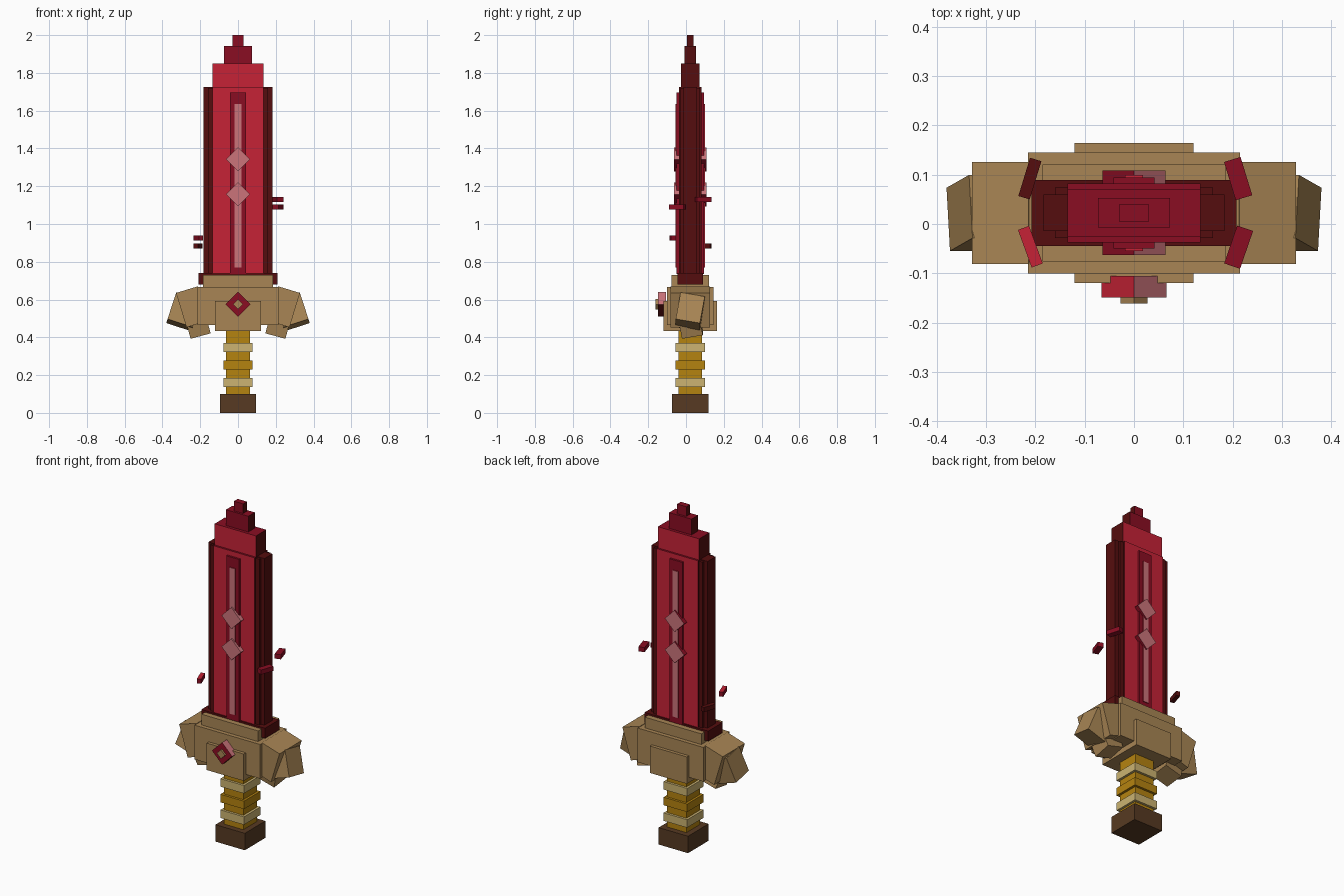
import bpy, bmesh
from math import radians
from mathutils import Vector

old = bpy.data.objects.get("Cube")
if old:
    bpy.data.objects.remove(old, do_unlink=True)


def make_material(name, rgb):
    mat = bpy.data.materials.new(name)
    mat.use_nodes = True
    color = (*rgb, 1.0)
    mat.diffuse_color = color
    mat.node_tree.nodes["Principled BSDF"].inputs["Base Color"].default_value = color
    return mat


TAN = make_material("tan", (0.392, 0.235, 0.089))
BROWN = make_material("dark brown", (0.095, 0.042, 0.016))
GOLD = make_material("gold", (0.462, 0.227, 0.005))
PALE = make_material("pale gold", (0.604, 0.456, 0.168))
RED = make_material("bright red", (0.565, 0.016, 0.037))
CRIMSON = make_material("crimson", (0.254, 0.004, 0.016))
MAROON = make_material("maroon", (0.091, 0.004, 0.0044))
PINK = make_material("dusty pink", (0.597, 0.174, 0.195))

MID_Y = 0.0225  # depth of the sword's centre plane


def box(name, center, size, mat, rot=(0, 0, 0), faces=None):
    """Box with one main material; faces maps a local axis such as '+z' to another."""
    bm = bmesh.new()
    bmesh.ops.create_cube(bm, size=1)
    bmesh.ops.scale(bm, vec=Vector(size), verts=bm.verts)
    bm.normal_update()
    mats = [mat]
    for face in bm.faces:
        n = face.normal
        axis = max(range(3), key=lambda i: abs(n[i]))
        key = ("+" if n[axis] > 0 else "-") + "xyz"[axis]
        face_mat = (faces or {}).get(key, mat)
        if face_mat not in mats:
            mats.append(face_mat)
        face.material_index = mats.index(face_mat)
    mesh = bpy.data.meshes.new(name)
    bm.to_mesh(mesh)
    bm.free()
    for m in mats:
        mesh.materials.append(m)
    obj = bpy.data.objects.new(name, mesh)
    obj.location = center
    obj.rotation_euler = [radians(a) for a in rot]
    bpy.context.collection.objects.link(obj)
    return obj


def centred(name, half_x, half_y, z0, z1, mat, faces=None):
    """Upright box on the sword's axis."""
    return box(name, (0, MID_Y, (z0 + z1) / 2),
               (2 * half_x, 2 * half_y, z1 - z0), mat, faces=faces)


# Pommel, grip and wrapped rings
centred("pommel", 0.096, 0.096, 0, 0.1, BROWN)
centred("grip", 0.063, 0.063, 0.1, 0.47, GOLD)
for i, mat in enumerate((PALE, GOLD, PALE)):
    z = 0.138 + i * 0.0925
    centred(f"grip_ring_{i + 1}", 0.077, 0.077, z, z + 0.047, mat)

# Guard core
centred("guard_block", 0.215, 0.1225, 0.465, 0.667, TAN)
centred("guard_top", 0.185, 0.0985, 0.667, 0.73, TAN)
centred("guard_plate", 0.121, 0.142, 0.434, 0.593, TAN)

# Guard wings: inner block, outer end and lower claw on each side
for side, s in (("left", 1), ("right", -1)):
    box(f"wing_inner_{side}", (s * 0.243, MID_Y, 0.5615), (0.12, 0.207, 0.19),
        TAN, (0, s * 17, 0))
    box(f"wing_end_{side}", (s * 0.287, MID_Y, 0.535), (0.14, 0.13, 0.15),
        TAN, (-10, -s * 18, 0))
    box(f"wing_claw_{side}", (s * 0.217, MID_Y, 0.478), (0.11, 0.112, 0.13),
        TAN, (10, s * 15, 0))

# Blade: collar, stepped edges, core and stepped tip
FRONT_RED = {"+y": RED, "-y": RED, "+z": CRIMSON}
FRONT_CRIMSON = {"+y": CRIMSON, "-y": CRIMSON, "+z": CRIMSON}
centred("blade_collar", 0.208, 0.067, 0.68, 0.74, MAROON)
centred("blade_edge_outer", 0.183, 0.037, 0.73, 1.725, MAROON)
centred("blade_edge_inner", 0.16, 0.051, 0.73, 1.72, MAROON)
centred("blade_core", 0.135, 0.06, 0.73, 1.725, MAROON, FRONT_RED)
centred("blade_upper", 0.135, 0.048, 1.725, 1.85, MAROON, FRONT_RED)
centred("blade_tip_lower", 0.073, 0.03, 1.85, 1.943, MAROON, FRONT_CRIMSON)
centred("blade_tip_upper", 0.03, 0.0175, 1.943, 2.0, MAROON, FRONT_CRIMSON)

# Inlaid strips and diamonds, running through to both faces of the blade
centred("fuller", 0.042, 0.072, 0.735, 1.695, CRIMSON)
centred("fuller_glow", 0.018, 0.077, 0.77, 1.635, RED, {"+y": PINK, "-y": PINK})
for i, z in enumerate((1.157, 1.342)):
    box(f"blade_diamond_{i + 1}", (0, MID_Y, z), (0.09, 0.171, 0.09), CRIMSON,
        (0, 45, 0), {"+y": PINK, "-y": PINK, "+z": PINK})

# Guard gem with its small stud
box("guard_gem", (0, -0.127, 0.575), (0.093, 0.044, 0.093), MAROON, (0, 45, 0),
    {"-y": CRIMSON, "+z": PINK, "-x": RED})
box("gem_stud", (0, -0.145, 0.575), (0.038, 0.032, 0.038), TAN, (0, 45, 0))

# Floating shards beside the blade
shards = (
    ((0.211, 0.092, 1.13), 0.035, 17, CRIMSON),
    ((0.212, -0.047, 1.09), 0.034, -19, CRIMSON),
    ((-0.211, 0.092, 0.883), 0.024, -17, MAROON),
    ((-0.21, -0.046, 0.925), 0.024, 20, CRIMSON),
)
for i, (pos, width, turn, mat) in enumerate(shards):
    top = {"+z": RED} if i == 3 else None
    box(f"shard_{i + 1}", pos, (width, 0.081, 0.027), mat, (0, 0, turn), top)
